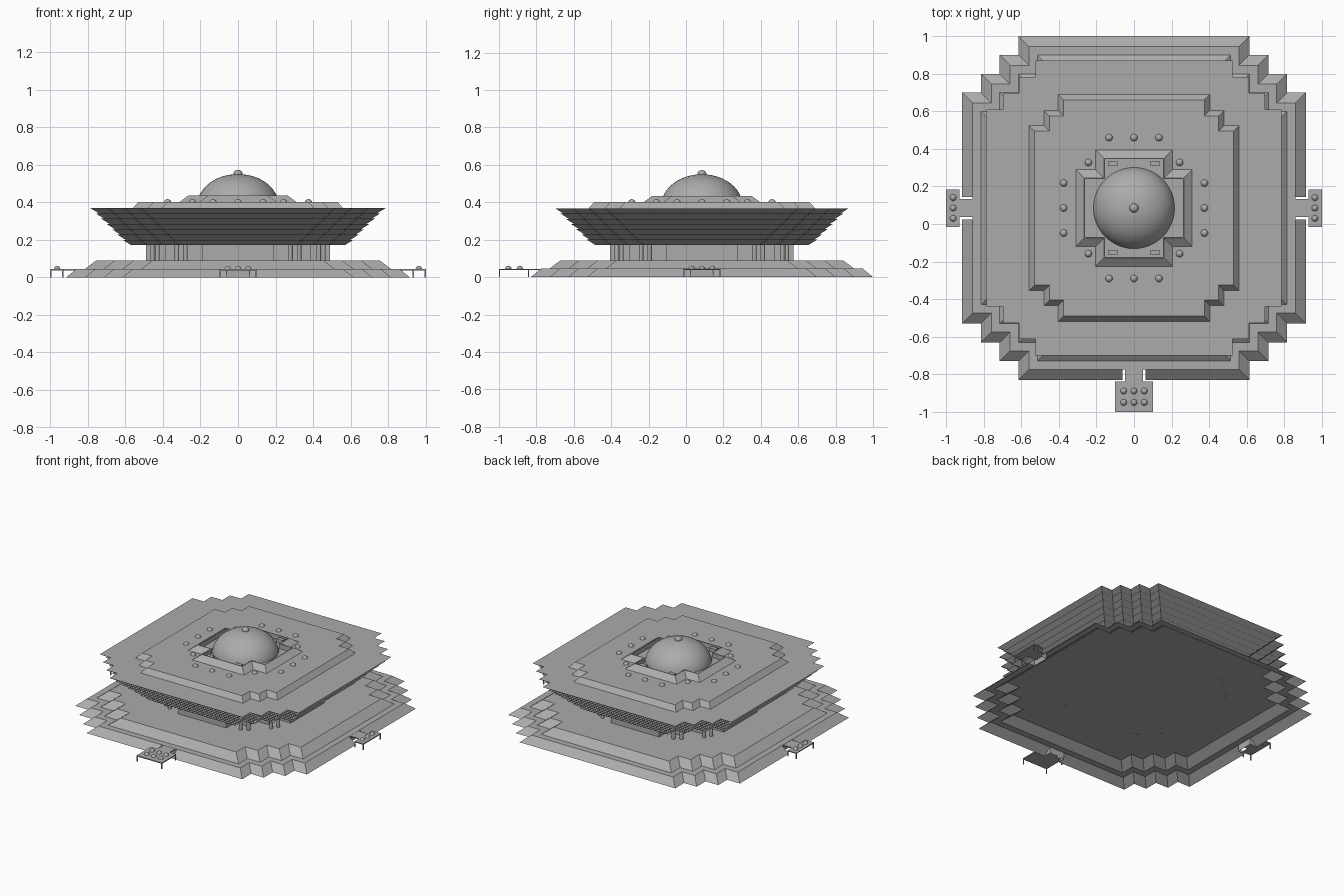
import bpy, bmesh, math

if "Cube" in bpy.data.objects:
    bpy.data.objects.remove(bpy.data.objects["Cube"])

CY = 0.085  # centre of the building in y (front platform pushes it back)

grey = bpy.data.materials.new("stone grey")
grey.diffuse_color = (0.41, 0.41, 0.41, 1)
grey.use_nodes = True
grey.node_tree.nodes["Principled BSDF"].inputs["Base Color"].default_value = grey.diffuse_color


def finish(name, bm):
    bmesh.ops.recalc_face_normals(bm, faces=bm.faces[:])
    me = bpy.data.meshes.new(name)
    bm.to_mesh(me)
    bm.free()
    me.materials.append(grey)
    ob = bpy.data.objects.new(name, me)
    bpy.context.collection.objects.link(ob)
    return ob


def outline(corners, d):
    """Stepped outline from the convex corners of one quadrant, inset by d."""
    q = []
    for i in range(len(corners) - 1, -1, -1):
        x, y = corners[i]
        q.append((x - d, y - d))
        if i:
            q.append((corners[i - 1][0] - d, y - d))
    half = q + [(-x, y) for x, y in reversed(q)]
    return half + [(-x, -y) for x, y in half]


def loft(name, corners, levels, caps=True):
    """Stack stepped outlines given as (height, inset)."""
    bm = bmesh.new()
    rings = [[bm.verts.new((x, y + CY, z)) for x, y in outline(corners, d)] for z, d in levels]
    for a, b in zip(rings, rings[1:]):
        n = len(a)
        for i in range(n):
            j = (i + 1) % n
            bm.faces.new((a[i], a[j], b[j], b[i]))
    if caps:
        bm.faces.new(rings[0][::-1])
        bm.faces.new(rings[-1])
    return finish(name, bm)


def steps(half, step, n=4):
    return [(half - step * (n - 1 - i), half - step * i) for i in range(n)]


def add_box(bm, x0, x1, y0, y1, z0, z1):
    vs = bmesh.ops.create_cube(bm, size=1)["verts"]
    for v in vs:
        v.co.x = x1 if v.co.x > 0 else x0
        v.co.y = y1 if v.co.y > 0 else y0
        v.co.z = z1 if v.co.z > 0 else z0


def balls(name, points, r, seg=16, squash=1.0, cut=None):
    """Smooth balls, optionally flattened and cut off below a height."""
    bm = bmesh.new()
    for p in points:
        vs = bmesh.ops.create_uvsphere(bm, u_segments=seg, v_segments=seg // 2, radius=r)["verts"]
        bmesh.ops.scale(bm, verts=vs, vec=(1, 1, squash))
        bmesh.ops.translate(bm, verts=vs, vec=p)
    if cut is not None:
        bmesh.ops.bisect_plane(bm, geom=bm.verts[:] + bm.edges[:] + bm.faces[:],
                               clear_inner=True, plane_co=(0, 0, cut), plane_no=(0, 0, 1))
    for f in bm.faces:
        f.smooth = True
    finish(name, bm)


# Two-tier base, a hollow shell with notches at the three entrances
base = loft("stepped_base", steps(0.915, 0.1),
            [(0, 0), (0.045, 0.055), (0.045, 0.1), (0.09, 0.16)])
bm = bmesh.new()
add_box(bm, -0.06, 0.06, -0.95, CY - 0.86, -0.1, 0.2)
for s in (-1, 1):
    add_box(bm, min(s * 0.86, s), max(s * 0.86, s), CY - 0.06, CY + 0.06, -0.1, 0.2)
cutter = finish("notch_cutter", bm)
cutter.hide_render = True
mod = base.modifiers.new("notches", "BOOLEAN")
mod.operation, mod.object, mod.solver = "DIFFERENCE", cutter, "EXACT"
bpy.context.view_layer.objects.active = base
bpy.ops.object.modifier_apply(modifier="notches")
bpy.data.objects.remove(cutter)
bm = bmesh.new()
bm.from_mesh(base.data)
bmesh.ops.delete(bm, geom=[f for f in bm.faces if f.normal.z < -0.9], context="FACES")
bm.to_mesh(base.data)
bm.free()

# Stepped wall and columns in its notches
loft("hall_wall", steps(0.49, 0.1), [(0.09, 0), (0.172, 0)])
bm = bmesh.new()
for x, y in ((0.28, 0.455), (0.325, 0.43), (0.43, 0.325), (0.455, 0.28)):
    for sx in (-1, 1):
        for sy in (-1, 1):
            vs = bmesh.ops.create_cone(bm, cap_ends=True, segments=12, radius1=0.012,
                                       radius2=0.012, depth=0.084)["verts"]
            bmesh.ops.translate(bm, verts=vs, vec=(sx * x, sy * y + CY, 0.13))
finish("columns", bm)

# Flaring roof of stacked eaves, each starting a little inside the lip below
N, FLARE = 7, 0.045
levels = []
for i in range(N):
    z, d = 0.172 + i * 0.028, 0.215 - i * (0.215 - FLARE) / (N - 1)
    levels += [(z, d), (z + 0.028, d - FLARE)]
loft("flared_roof", steps(0.785, 0.0867), levels)

# Roof terrace and raised rim around the dome
loft("roof_terrace", [(0.405, 0.605), (0.48, 0.52), (0.56, 0.44)], [(0.368, 0), (0.402, 0.03)])
loft("dome_rim", [(0.205, 0.31), (0.31, 0.205)],
     [(0.402, 0), (0.435, 0.045), (0.435, 0.05), (0.402, 0.05)], caps=False)
bm = bmesh.new()
for sx in (-1, 1):
    for sy in (-1, 1):
        x, y = sx * 0.113, CY + sy * 0.237
        add_box(bm, x - 0.024, x + 0.024, y - 0.014, y + 0.014, 0.402, 0.428)
finish("vent_blocks", bm)

# Dome and finial
balls("dome", [(0, CY, 0.38)], 0.218, 48, squash=0.78, cut=0.395)
balls("finial", [(0, CY, 0.552)], 0.024, squash=0.85)

# Ring of small domes on the terrace
pts = []
for s in (-1, 1):
    for t in (-0.133, 0, 0.133):
        pts += [(t, CY + s * 0.375, 0.397), (s * 0.375, CY + t, 0.397)]
    pts += [(s * 0.243, CY + 0.243, 0.397), (s * 0.243, CY - 0.243, 0.397)]
balls("terrace_domes", pts, 0.02, cut=0.4)


def platform(name, near, far, rows, turn):
    """Entrance platform running along -y from the centre, turned about z."""
    def rot(x, y):
        c, s = math.cos(turn), math.sin(turn)
        return x * c - y * s, x * s + y * c + CY
    bm = bmesh.new()
    add_box(bm, -0.1, 0.1, -far, -near, 0.037, 0.044)
    add_box(bm, -0.048, 0.048, -near, -0.86, 0.037, 0.044)
    for x in (-0.097, 0.097):
        for y in (near + 0.003, far - 0.003):
            add_box(bm, x - 0.003, x + 0.003, -y - 0.003, -y + 0.003, 0, 0.037)
    for v in bm.verts:
        v.co.x, v.co.y = rot(v.co.x, v.co.y)
    finish(name, bm)
    balls(name + "_domes", [(*rot(x, -y), 0.044) for x in (-0.055, 0, 0.055) for y in rows],
          0.017, cut=0.044)


# Entrance platforms: front, right and left
platform("front_platform", 0.925, 1.085, (0.974, 1.035), 0)
platform("right_platform", 0.93, 1.0, (0.963,), math.pi / 2)
platform("left_platform", 0.93, 1.0, (0.963,), -math.pi / 2)
